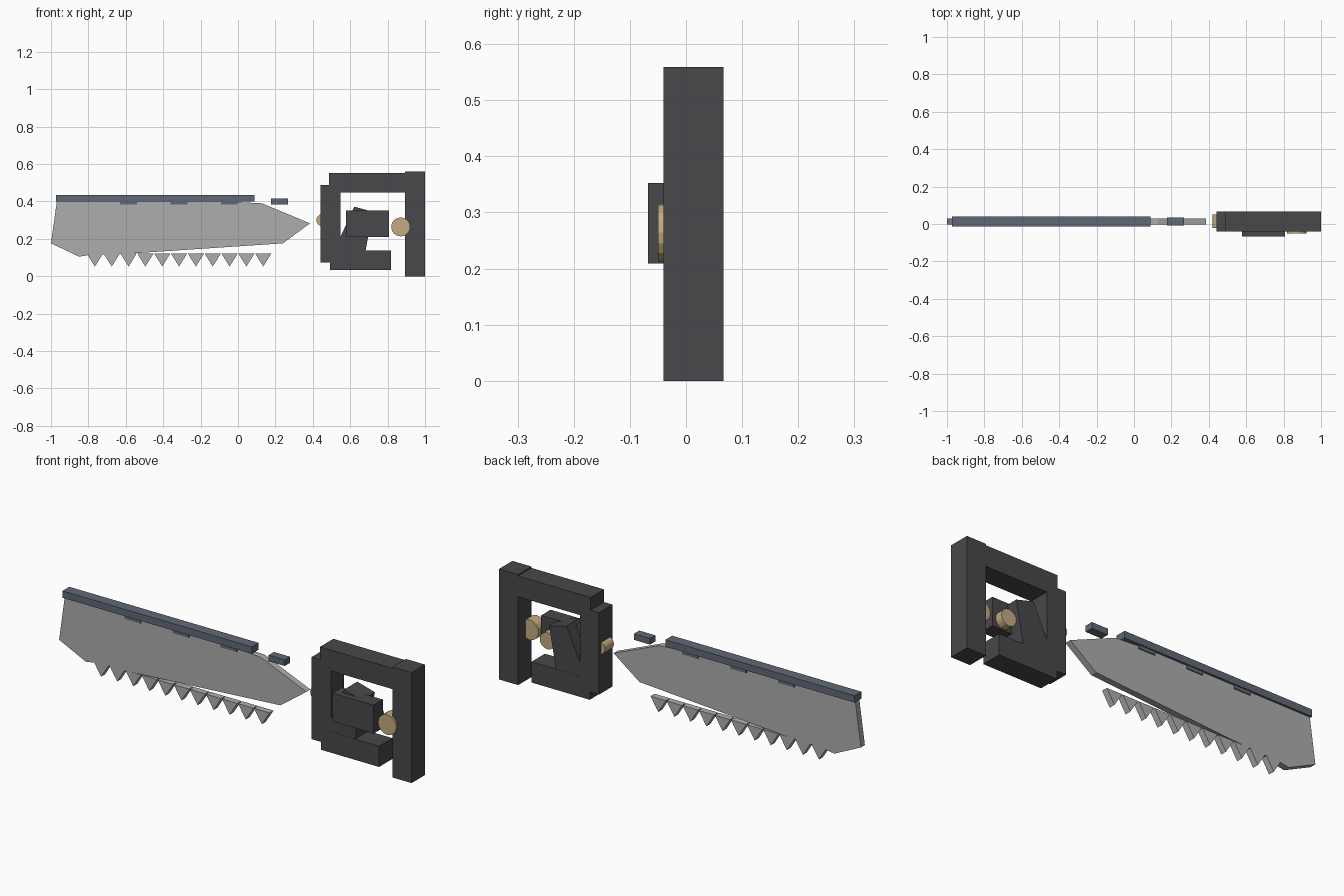
import bpy, bmesh, math
from mathutils import Matrix

if "Cube" in bpy.data.objects:
    bpy.data.objects.remove(bpy.data.objects["Cube"])

YC = 0.0135  # shared centre plane of blade and handle


def material(name, rgb):
    m = bpy.data.materials.new(name)
    m.diffuse_color = (*rgb, 1)
    m.use_nodes = True
    m.node_tree.nodes["Principled BSDF"].inputs["Base Color"].default_value = m.diffuse_color
    return m


steel = material("steel", (0.42, 0.42, 0.43))
spine_mat = material("blue_steel", (0.12, 0.14, 0.18))
grip_mat = material("dark_grip", (0.065, 0.065, 0.07))
brass = material("brass", (0.55, 0.41, 0.22))


def finish(name, bm, mat):
    bmesh.ops.recalc_face_normals(bm, faces=bm.faces)
    me = bpy.data.meshes.new(name)
    bm.to_mesh(me)
    bm.free()
    me.materials.append(mat)
    ob = bpy.data.objects.new(name, me)
    bpy.context.collection.objects.link(ob)
    return ob


def plate(name, pts, y0, y1, mat):
    """Extrude an (x, z) outline from y0 to y1."""
    bm = bmesh.new()
    f = bm.faces.new([bm.verts.new((x, y0, z)) for x, z in pts])
    r = bmesh.ops.extrude_face_region(bm, geom=[f])
    verts = [v for v in r["geom"] if isinstance(v, bmesh.types.BMVert)]
    bmesh.ops.translate(bm, vec=(0, y1 - y0, 0), verts=verts)
    return finish(name, bm, mat)


def box(name, x0, x1, z0, z1, y0, y1, mat):
    return plate(name, [(x0, z0), (x1, z0), (x1, z1), (x0, z1)], y0, y1, mat)


def rivet(name, x, z, r, y0, y1):
    bm = bmesh.new()
    mtx = Matrix.Translation((x, (y0 + y1) / 2, z)) @ Matrix.Rotation(math.pi / 2, 4, "X")
    bmesh.ops.create_cone(bm, cap_ends=True, segments=16, radius1=r, radius2=r,
                          depth=y1 - y0, matrix=mtx)
    return finish(name, bm, brass)


# Blade
B0, B1 = YC - 0.016, YC + 0.016
plate("blade", [(-0.968, 0.405), (-1.0, 0.176), (-0.85, 0.105), (-0.79, 0.115),
                (-0.57, 0.122), (0.24, 0.176), (0.385, 0.283), (0.128, 0.39),
                (-0.1, 0.402)], B0, B1, steel)

# Teeth
for i in range(11):
    x = -0.765 + i * 0.09
    plate(f"tooth_{i + 1}", [(x - 0.043, 0.121), (x, 0.052), (x + 0.043, 0.121)], B0, B1, steel)

# Spine and its tabs
box("spine", -0.973, 0.087, 0.4, 0.435, YC - 0.027, YC + 0.027, spine_mat)
for i in range(4):
    x = -0.63 + i * 0.269
    z0, z1 = (0.384, 0.415) if i == 3 else (0.383, 0.414)
    box(f"spine_tab_{i + 1}", x, x + 0.09, z0, z1, YC - 0.021, YC + 0.021, spine_mat)

# Handle frame
H0, H1 = -0.04, 0.067
box("handle_front_post", 0.44, 0.548, 0.073, 0.488, H0, H1, grip_mat)
box("handle_top_bar", 0.487, 0.9, 0.447, 0.552, H0, H1, grip_mat)
box("handle_rear_post", 0.893, 1.0, 0.0, 0.559, H0, H1, grip_mat)
box("handle_bottom_bar", 0.492, 0.818, 0.033, 0.138, H0, H1, grip_mat)

# Slanted brace and grip block inside the frame
plate("handle_brace", [(0.622, 0.372), (0.52, 0.15), (0.53, 0.11), (0.68, 0.125),
                       (0.72, 0.345)], H0 + 0.001, H1 - 0.001, grip_mat)
box("grip_block", 0.577, 0.806, 0.209, 0.353, -0.068, 0.007, grip_mat)

# Rivets
rivet("rear_rivet", 0.87, 0.264, 0.051, -0.05, 0.01)
rivet("middle_rivet", 0.745, 0.255, 0.042, -0.022, 0.046)
rivet("front_rivet", 0.452, 0.3, 0.033, -0.022, 0.05)
